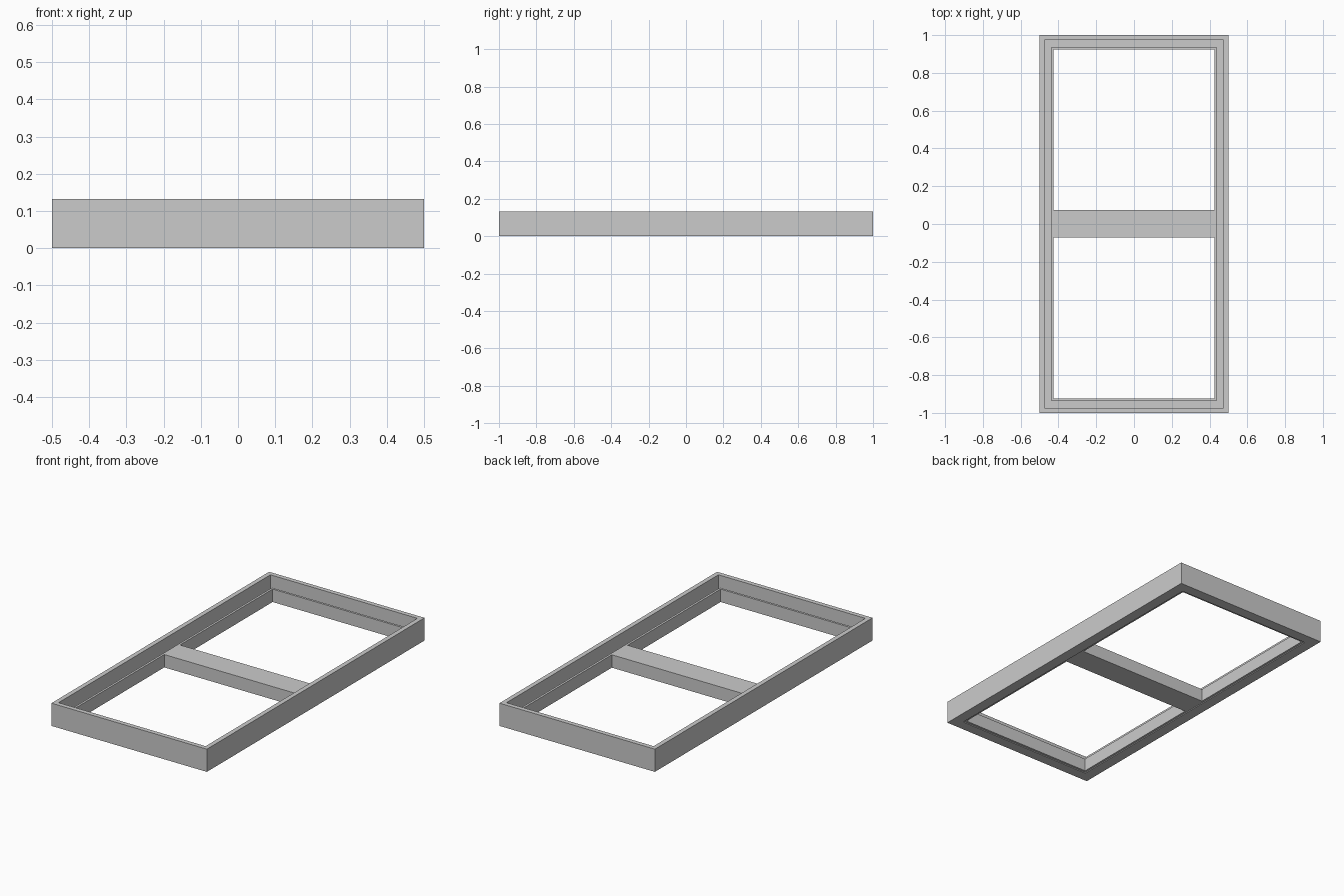
import bpy
import bmesh

old = bpy.data.objects.get("Cube")
if old:
    bpy.data.objects.remove(old, do_unlink=True)

grey = bpy.data.materials.new("plain_grey")
grey.use_nodes = True
colour = (0.6, 0.6, 0.6, 1)
grey.diffuse_color = colour
grey.node_tree.nodes["Principled BSDF"].inputs["Base Color"].default_value = colour


def finish(name, bm):
    bmesh.ops.recalc_face_normals(bm, faces=bm.faces)
    mesh = bpy.data.meshes.new(name)
    bm.to_mesh(mesh)
    bm.free()
    mesh.materials.append(grey)
    obj = bpy.data.objects.new(name, mesh)
    bpy.context.collection.objects.link(obj)
    return obj


def ring(name, outer, inner, bottom, top):
    """Rectangular ring; outer and inner are insets from the overall edge."""
    bm = bmesh.new()
    loops = []
    for inset, z in ((outer, bottom), (outer, top), (inner, top), (inner, bottom)):
        x, y = 0.5 - inset, 1 - inset
        corners = ((-x, -y), (x, -y), (x, y), (-x, y))
        loops.append([bm.verts.new((cx, cy, z)) for cx, cy in corners])
    for i in range(4):
        a, b = loops[i], loops[(i + 1) % 4]
        for j in range(4):
            k = (j + 1) % 4
            bm.faces.new((a[j], a[k], b[k], b[j]))
    return finish(name, bm)


def box(name, size, centre):
    bm = bmesh.new()
    bmesh.ops.create_cube(bm, size=1)
    bmesh.ops.scale(bm, vec=size, verts=bm.verts)
    bmesh.ops.translate(bm, vec=centre, verts=bm.verts)
    return finish(name, bm)


# Thin backing, tall outer rim and lower inner bars, with a channel between
BASE, RIM, BAR = 0.005, 0.132, 0.08
ring("base_plate", 0, 0.062, 0, BASE)
ring("outer_rim", 0, 0.027, BASE, RIM)
ring("inner_bars", 0.062, 0.075, BASE, BAR)

# Middle brace spanning the opening
box("cross_brace", (0.85, 0.145, BAR - BASE), (0, 0.002, (BAR + BASE) / 2))
